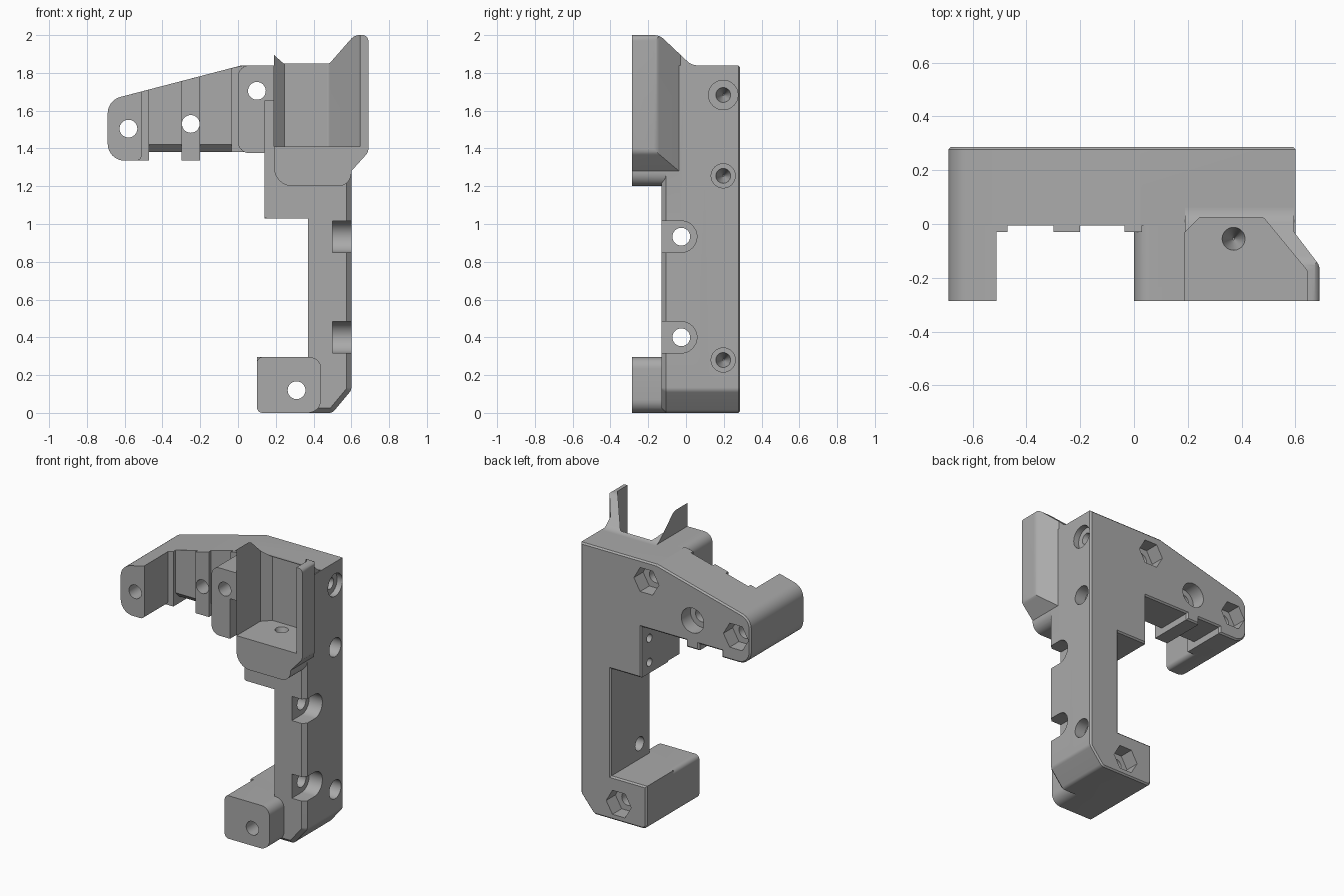
import bpy, bmesh, math
from mathutils import Vector

if bpy.data.objects.get("Cube"):
    bpy.data.objects.remove(bpy.data.objects["Cube"])

grey = bpy.data.materials.new("plain_grey")
grey.use_nodes = True
COLOUR = (0.4, 0.4, 0.4, 1)
grey.diffuse_color = COLOUR
grey.node_tree.nodes["Principled BSDF"].inputs["Base Color"].default_value = COLOUR

BACK, FRONT = 0.287, -0.287


def rounded(pts, steps=8):
    """Outline from (u, v) or (u, v, radius) corners."""
    out = []
    for i, p in enumerate(pts):
        c = Vector(p[:2])
        if len(p) == 2:
            out.append(c)
            continue
        a = (Vector(pts[i - 1][:2]) - c).normalized()
        b = (Vector(pts[(i + 1) % len(pts)][:2]) - c).normalized()
        half = a.angle(b) / 2
        mid = c + (a + b).normalized() * p[2] / math.sin(half)
        s = c + a * p[2] / math.tan(half) - mid
        e = c + b * p[2] / math.tan(half) - mid
        turn = s.angle_signed(e)
        for k in range(steps + 1):
            t = -turn * k / steps
            out.append(mid + Vector((s.x * math.cos(t) - s.y * math.sin(t),
                                     s.x * math.sin(t) + s.y * math.cos(t))))
    return out


def prism(name, pts, axis, lo, hi, bevel=0, rule=None):
    """Extrude an outline along an axis, with optional chamfer on chosen edges."""
    place = {"x": lambda p, t: (t, p[0], p[1]),
             "y": lambda p, t: (p[0], t, p[1]),
             "z": lambda p, t: (p[0], p[1], t)}[axis]
    bm = bmesh.new()
    pts = rounded(pts)
    rings = [[bm.verts.new(place(p, t)) for p in pts] for t in (lo, hi)]
    n = len(pts)
    bm.faces.new(rings[0])
    bm.faces.new(rings[1][::-1])
    for i in range(n):
        j = (i + 1) % n
        bm.faces.new((rings[0][i], rings[0][j], rings[1][j], rings[1][i]))
    bmesh.ops.recalc_face_normals(bm, faces=bm.faces)
    if rule:
        edges = [e for e in bm.edges if rule((e.verts[0].co + e.verts[1].co) / 2)]
        bmesh.ops.bevel(bm, geom=edges, offset=bevel, segments=1, affect="EDGES")
    mesh = bpy.data.meshes.new(name)
    bm.to_mesh(mesh)
    bm.free()
    ob = bpy.data.objects.new(name, mesh)
    bpy.context.collection.objects.link(ob)
    mesh.materials.append(grey)
    return ob


def ngon(u, v, r, n=32):
    return [(u + r * math.cos(math.tau * k / n), v + r * math.sin(math.tau * k / n))
            for k in range(n)]


def cone(name, base, direction, r, depth):
    bm = bmesh.new()
    bmesh.ops.create_cone(bm, cap_ends=True, segments=32, radius1=r, radius2=0.004, depth=depth)
    d = Vector(direction)
    bmesh.ops.rotate(bm, verts=bm.verts, matrix=d.to_track_quat("Z", "Y").to_matrix())
    bmesh.ops.translate(bm, verts=bm.verts, vec=Vector(base) + d * depth / 2)
    mesh = bpy.data.meshes.new(name)
    bm.to_mesh(mesh)
    bm.free()
    ob = bpy.data.objects.new(name, mesh)
    bpy.context.collection.objects.link(ob)
    mesh.materials.append(grey)
    return ob


def combine(target, other, operation):
    mod = target.modifiers.new("combine", "BOOLEAN")
    mod.operation, mod.solver, mod.object = operation, "EXACT", other
    bpy.context.view_layer.objects.active = target
    bpy.ops.object.modifier_apply(modifier=mod.name)
    bpy.data.objects.remove(other)


def top(x):
    return 1.655 + (x + 0.69) * 0.26


def box(x0, x1, z0, z1):
    return [(x0, z0), (x1, z0), (x1, z1), (x0, z1)]


# Back plate: arm, upright and foot in one outline
bracket = prism("bracket", [
    (-0.69, 1.335, 0.09), (-0.47, 1.335), (-0.47, 1.38), (-0.3, 1.38), (-0.3, 1.335),
    (-0.2, 1.335), (-0.2, 1.38), (0.14, 1.38), (0.14, 1.03), (0.37, 1.03), (0.37, 0.295),
    (0.1, 0.295), (0.1, 0, 0.03), (0.5, 0, 0.04), (0.6, 0.12, 0.04), (0.6, 1.84),
    (0.02, 1.84), (-0.69, 1.655, 0.09)], "y", -0.005, BACK,
    0.01, lambda c: c.y > BACK - 0.001)

# Chamfered underside of the arm front
for x0, x1 in ((-0.47, -0.3), (-0.2, 0)):
    combine(bracket, prism("chamfer", [(-0.05, 1.3), (0.08, 1.3), (0.035, 1.38), (-0.005, 1.42),
                                       (-0.05, 1.42)], "x", x0, x1), "DIFFERENCE")

# Upright, front half, with chamfered outer edge
parts = [prism("upright", [
    (0.14, 1.03, 0.015), (0.37, 1.03), (0.37, 0), (0.5, 0, 0.04), (0.6, 0.12, 0.04),
    (0.6, 1.84), (0.14, 1.84)], "y", -0.13, 0.1,
    0.025, lambda c: c.y < -0.129 and (c.x > 0.48 or c.z < 0.01))]

# Foot, end arm and middle boss
parts.append(prism("foot", [(0.1, 0, 0.03), (0.44, 0, 0.07), (0.44, 0.295, 0.06),
                            (0.1, 0.295, 0.03)], "y", FRONT, 0.1))
parts.append(prism("end_arm", [(-0.69, 1.335, 0.09), (-0.51, 1.335, 0.03), (-0.51, top(-0.51)),
                               (-0.69, 1.655, 0.09)], "y", FRONT, 0.1))
parts.append(prism("boss", [(0, 1.375, 0.06), (0.14, 1.375), (0.14, 1.65), (0.19, 1.65),
                            (0.19, 1.84), (0, 1.84, 0.06)], "y", FRONT, 0.1))

# Ribs on the arm front
for x0, x1, z in ((-0.53, -0.47, 1.335), (-0.3, -0.2, 1.335), (-0.035, 0.03, 1.38)):
    parts.append(prism("rib", [(x0, z), (x1, z), (x1, min(1.84, top(x1))), (x0, top(x0))],
                       "y", -0.03, 0.1))

# Shelf with raised side wall: three outlines intersected
shelf = prism("shelf", [(0.19, 1.2, 0.1), (0.6, 1.2, 0.07), (0.6, 1.28), (0.69, 1.38, 0.05),
                        (0.69, 2, 0.03), (0.19, 2)], "y", FRONT, 0.1)
combine(shelf, prism("plan", [(0.1, -0.4), (0.8, -0.4), (0.69, -0.287), (0.69, -0.155, 0.05),
                              (0.595, -0.03), (0.595, 0.2), (0.1, 0.2)], "z", 1, 2.2), "INTERSECT")
combine(shelf, prism("side", [(-0.4, 1), (0.1, 1), (0.1, 1.84), (0.03, 1.84, 0.08),
                              (-0.14, 2, 0.08), (-0.4, 2)], "x", 0, 1), "INTERSECT")
parts.append(shelf)
for part in parts:
    combine(bracket, part, "UNION")

# Open pocket above the shelf
cuts = [prism("pocket", [(0.19, -0.4), (0.645, -0.4), (0.645, -0.175, 0.03), (0.48, 0.025, 0.02),
                         (0.245, 0.025), (0.19, -0.03)], "z", 1.41, 2.2)]

# Front-to-back bolt holes with nut pockets behind
for x, z, r, sides in ((-0.58, 1.505, 0.095, 6), (0.1, 1.705, 0.095, 6),
                       (0.31, 0.12, 0.095, 6), (-0.25, 1.53, 0.085, 32)):
    cuts.append(prism("bolt_hole", ngon(x, z, 0.047), "y", -0.5, 0.5))
    cuts.append(prism("nut_pocket", ngon(x, z, r, sides), "y", BACK - 0.1, 0.5))

# Slotted side holes
for z in (0.4, 0.933):
    arc = [(-0.025 + 0.083 * math.sin(a * math.pi / 16), z - 0.083 * math.cos(a * math.pi / 16))
           for a in range(17)]
    cuts.append(prism("slot", arc + [(-0.3, z + 0.083), (-0.3, z - 0.083)], "x", 0.5, 0.8))
    cuts.append(prism("side_hole", ngon(-0.025, z, 0.047), "x", 0.2, 0.8))

# Blind screw holes in the side, the shelf and the inner face
for z, r, depth in ((1.683, 0.078, 0.04), (1.255, 0.064, 0.08), (0.28, 0.064, 0.08)):
    cuts.append(prism("counterbore", ngon(0.197, z, r), "x", 0.6 - depth, 0.7))
    cuts.append(cone("screw_hole", (0.61 - depth, 0.197, z), (-1, 0, 0), 0.042, 0.14))
cuts.append(cone("shelf_hole", (0.37, -0.055, 1.415), (0, 0, -1), 0.044, 0.14))
for z in (1.105, 1.27):
    cuts.append(prism("inner_hole", ngon(0.197, z, 0.028, 20), "x", 0.1, 0.25))
for cut in cuts:
    combine(bracket, cut, "DIFFERENCE")

bpy.ops.object.select_all(action="DESELECT")
bracket.select_set(True)
bpy.context.view_layer.objects.active = bracket
bpy.ops.object.shade_smooth_by_angle(angle=math.radians(30))
